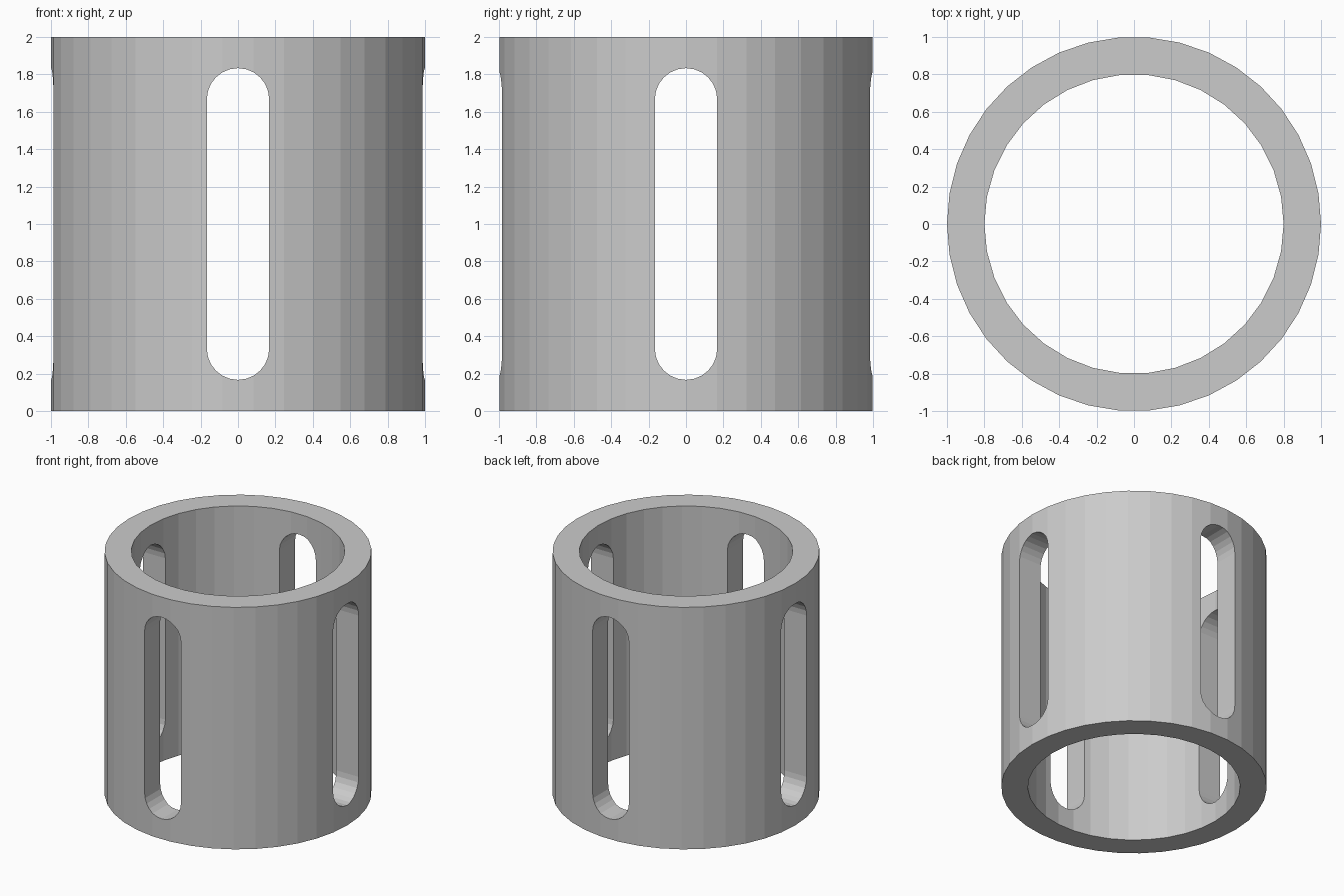
import bpy, bmesh
from math import pi, sin, cos
from mathutils import Matrix

if "Cube" in bpy.data.objects:
    bpy.data.objects.remove(bpy.data.objects["Cube"])


def prism(name, profile, start, end, matrix=Matrix()):
    """Extrude a closed 2D profile along local z."""
    bm = bmesh.new()
    face = bm.faces.new([bm.verts.new((x, y, start)) for x, y in profile])
    new = bmesh.ops.extrude_face_region(bm, geom=[face])["geom"]
    top = [v for v in new if isinstance(v, bmesh.types.BMVert)]
    bmesh.ops.translate(bm, verts=top, vec=(0, 0, end - start))
    bmesh.ops.recalc_face_normals(bm, faces=bm.faces)
    bm.transform(matrix)
    mesh = bpy.data.meshes.new(name)
    bm.to_mesh(mesh)
    bm.free()
    obj = bpy.data.objects.new(name, mesh)
    bpy.context.collection.objects.link(obj)
    return obj


def circle(radius, sides):
    return [(radius * cos(2 * pi * i / sides), radius * sin(2 * pi * i / sides))
            for i in range(sides)]


def slot(radius, low, high, steps=12):
    arc = [pi * i / steps for i in range(steps + 1)]
    return ([(radius * cos(a), high + radius * sin(a)) for a in arc] +
            [(-radius * cos(a), low - radius * sin(a)) for a in arc])


# Tube wall
sleeve = prism("slotted_sleeve", circle(1, 38), 0, 2)

# Bore and two slots running right through, giving four openings
upright = Matrix.Rotation(pi / 2, 4, 'X')
profile = slot(1 / 6, 1 / 3, 5 / 3)
cutters = [prism("bore_cutter", circle(0.8, 34), -0.5, 2.5)]
for i in range(2):
    turn = Matrix.Rotation(i * pi / 2, 4, 'Z')
    cutters.append(prism(f"slot_cutter_{i + 1}", profile, -1.5, 1.5, turn @ upright))

bpy.context.view_layer.objects.active = sleeve
for cutter in cutters:
    cutter.hide_render = True
    mod = sleeve.modifiers.new(cutter.name, 'BOOLEAN')
    mod.operation = 'DIFFERENCE'
    mod.solver = 'EXACT'
    mod.object = cutter
    bpy.ops.object.modifier_apply(modifier=mod.name)
for cutter in cutters:
    bpy.data.objects.remove(cutter)
